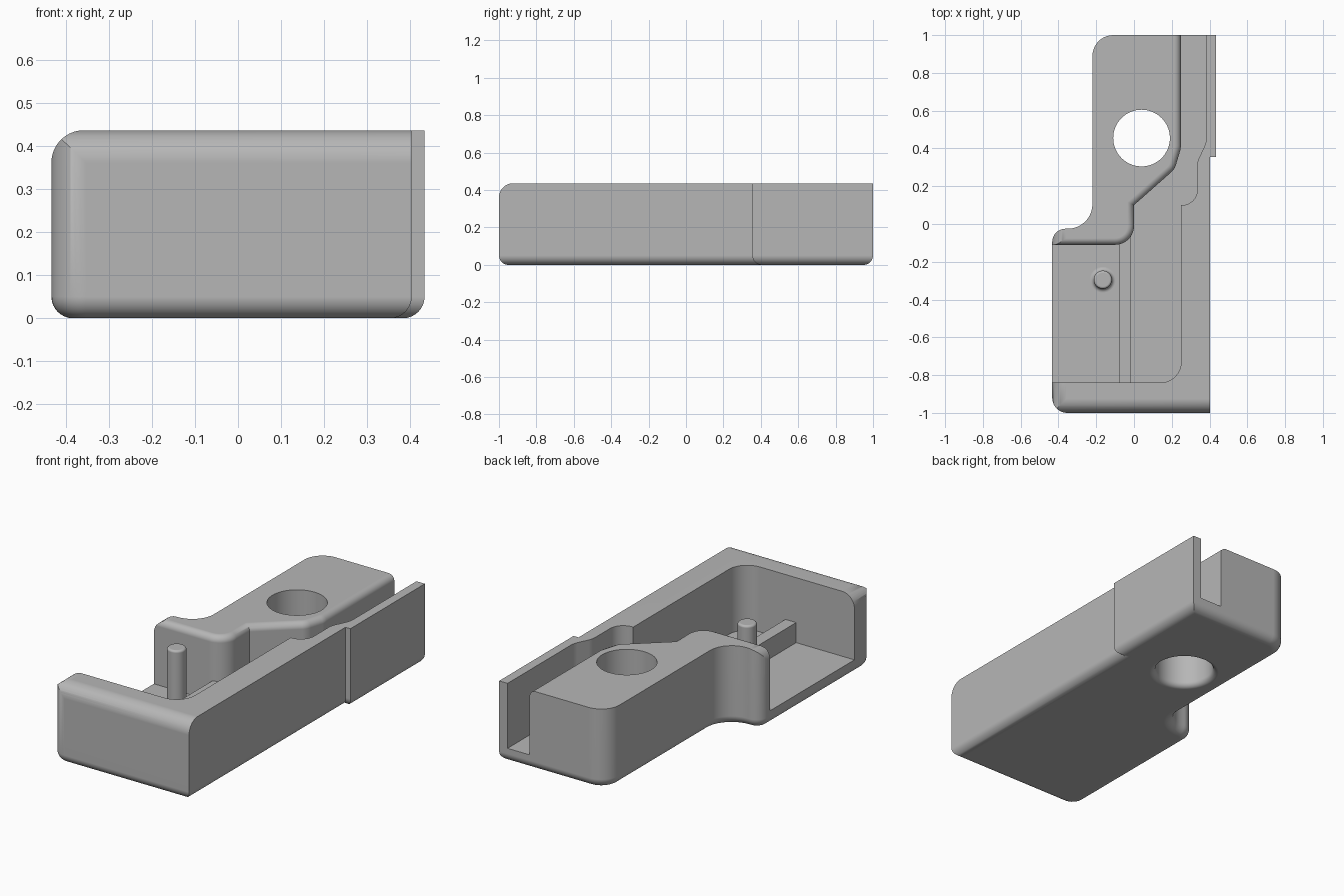
import bpy, bmesh, math
from mathutils import Matrix, Vector

if "Cube" in bpy.data.objects:
    bpy.data.objects.remove(bpy.data.objects["Cube"])

TOP, FLOOR = 0.436, 0.08
LEFT, RIGHT = -0.433, 0.433

grey = bpy.data.materials.new("matte_grey")
grey.use_nodes = True
grey.diffuse_color = (0.47, 0.47, 0.47, 1)
grey.node_tree.nodes["Principled BSDF"].inputs["Base Color"].default_value = grey.diffuse_color


def rounded(corners, steps=10):
    """Turn (x, y, radius) corners into an outline with arcs."""
    out = []
    for i, (x, y, r) in enumerate(corners):
        p = Vector((x, y))
        if r == 0:
            out.append(p)
            continue
        a = (Vector(corners[i - 1][:2]) - p).normalized()
        b = (Vector(corners[(i + 1) % len(corners)][:2]) - p).normalized()
        half = a.angle(b) / 2
        centre = p + (a + b).normalized() * r / math.sin(half)
        start = p + a * r / math.tan(half) - centre
        end = p + b * r / math.tan(half) - centre
        sweep = math.atan2(start.cross(end), start.dot(end))
        for k in range(steps + 1):
            out.append(centre + Matrix.Rotation(sweep * k / steps, 2) @ start)
    return out


def offset(ring, d, fixed=0):
    """Mitred outward offset of a counter-clockwise ring; the first points may stay fixed."""
    out = []
    for i, p in enumerate(ring):
        e1 = (p - ring[i - 1]).normalized()
        e2 = (ring[(i + 1) % len(ring)] - p).normalized()
        n1, n2 = Vector((e1.y, -e1.x)), Vector((e2.y, -e2.x))
        out.append(p if i < fixed else p + (n1 + n2) * d / (1 + n1.dot(n2)))
    return out


def loft(name, ring, layers, fixed=0, matrix=None):
    """Stack offset copies of a ring: layers are (height, offset)."""
    bm = bmesh.new()
    rows = [[bm.verts.new((p.x, p.y, z)) for p in (offset(ring, d, fixed) if d else ring)]
            for z, d in layers]
    n = len(ring)
    for low, high in zip(rows, rows[1:]):
        for i in range(n):
            j = (i + 1) % n
            bm.faces.new((low[i], low[j], high[j], high[i]))
    bm.faces.new(rows[0][::-1])
    bm.faces.new(rows[-1])
    if matrix:
        bm.transform(matrix)
    bmesh.ops.recalc_face_normals(bm, faces=bm.faces)
    mesh = bpy.data.meshes.new(name)
    bm.to_mesh(mesh)
    bm.free()
    mesh.materials.append(grey)
    ob = bpy.data.objects.new(name, mesh)
    bpy.context.collection.objects.link(ob)
    return ob


def circle(x, y, r, n=48):
    return [Vector((x + r * math.cos(2 * math.pi * i / n), y + r * math.sin(2 * math.pi * i / n)))
            for i in range(n)]


def quarter(r, steps=8):
    """(rise, remaining inset) pairs for a rounded edge of radius r."""
    angles = [math.pi / 2 * k / steps for k in range(steps + 1)]
    return [(r * (1 - math.cos(a)), r * (1 - math.sin(a))) for a in angles]


def cut(target, cutter):
    mod = target.modifiers.new("cut", "BOOLEAN")
    mod.operation = "DIFFERENCE"
    mod.solver = "EXACT"
    mod.object = cutter
    cutter.hide_render = True
    mesh = bpy.data.meshes.new_from_object(
        target.evaluated_get(bpy.context.evaluated_depsgraph_get()))
    target.modifiers.clear()
    target.data = mesh
    bpy.data.objects.remove(cutter)


def finish(ob):
    bpy.ops.object.select_all(action="DESELECT")
    ob.select_set(True)
    bpy.context.view_layer.objects.active = ob
    bpy.ops.object.shade_smooth_by_angle(angle=math.radians(32))
    ob.modifiers.new("even_shading", "WEIGHTED_NORMAL").keep_sharp = True


# Housing with rounded lower edge and a stepped side
outline = rounded([(0.403, -1, 0), (0.403, 0.355, 0), (RIGHT, 0.355, 0), (RIGHT, 1, 0),
                   (-0.22, 1, 0.11), (-0.22, -0.025, 0.13), (LEFT, -0.025, 0.07),
                   (LEFT, -1, 0.08)])
housing = loft("housing", outline,
               [(z, -d) for z, d in quarter(0.05)] + [(TOP, 0)])

# Open compartment and cable channel, with a rounded rim along the block
wall_side = rounded([(-0.7, -0.84, 0), (0.25, -0.84, 0.11), (0.25, 0.1, 0), (0.335, 0.1, 0.08),
                     (0.335, 0.33, 0.1), (0.382, 0.43, 0.1), (0.382, 1.2, 0)])
block_side = rounded([(0.248, 1.2, 0), (0.248, 0.4, 0.1), (0.215, 0.29, 0.08), (0, 0.1, 0),
                      (0, -0.11, 0.1), (-0.7, -0.11, 0)])
rim = 0.035
flare = [(TOP - rim + rim * math.sin(a), rim * (1 - math.cos(a)))
         for a in (math.pi / 2 * k / 8 for k in range(9))]
cut(housing, loft("cavity_cutter", wall_side + block_side,
                  [(FLOOR, 0)] + flare + [(TOP + 0.2, rim)], fixed=len(wall_side)))

# Through hole, flared at the bottom
cut(housing, loft("hole_cutter", circle(0.04, 0.455, 0.15, 64),
                  [(-0.1, 0.03)] + quarter(0.03) + [(TOP + 0.1, 0)]))


# Rounded upper edges along the front and the open side
def edge_profile(edge, r=0.075):
    c = Vector((edge + r, TOP - r))
    arc = [c + r * Vector((math.cos(a), math.sin(a)))
           for a in (math.pi / 2 * (1 + k / 10) for k in range(11))]
    return arc + [Vector((edge - 0.1, c.y)), Vector((edge - 0.1, TOP + 0.1)),
                  Vector((c.x, TOP + 0.1))]


along_x = Matrix(((0, 0, 1, 0), (1, 0, 0, 0), (0, 1, 0, 0), (0, 0, 0, 1)))
along_y = Matrix(((1, 0, 0, 0), (0, 0, -1, 0), (0, 1, 0, 0), (0, 0, 0, 1)))
cut(housing, loft("front_edge_cutter", edge_profile(-1), [(-0.6, 0), (0.6, 0)], matrix=along_x))
cut(housing, loft("side_edge_cutter", edge_profile(LEFT), [(-0.01, 0), (1.2, 0)], matrix=along_y))
finish(housing)

# Low rib across the compartment floor
rib = loft("floor_rib", rounded([(-0.08, -0.86, 0), (-0.015, -0.86, 0),
                                 (-0.015, -0.05, 0), (-0.08, -0.05, 0)]),
           [(FLOOR - 0.02, 0), (0.19, 0)])
finish(rib)

# Locating pin with a filleted foot and softened tip
foot = [(FLOOR + z, d) for z, d in quarter(0.02)]
tip = [(0.425 - z, -d) for z, d in reversed(quarter(0.012))]
finish(loft("locating_pin", circle(-0.165, -0.295, 0.048), [(FLOOR - 0.02, 0.02)] + foot + tip))
